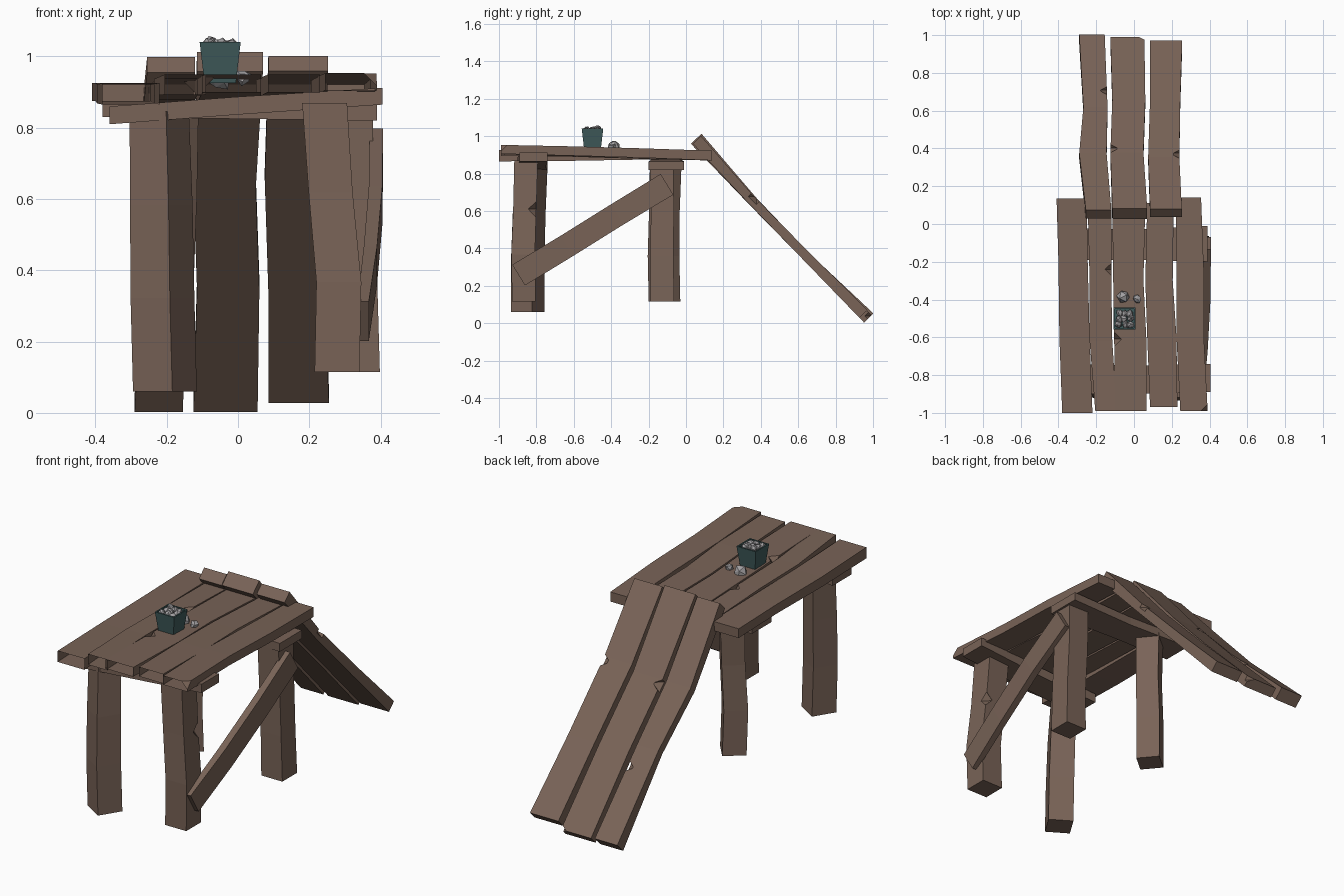
import bpy, bmesh, random
from math import radians
from mathutils import Matrix, Vector

if "Cube" in bpy.data.objects:
    bpy.data.objects.remove(bpy.data.objects["Cube"])

random.seed(4)

def material(name, rgb):
    m = bpy.data.materials.new(name)
    m.diffuse_color = (*rgb, 1)
    m.use_nodes = True
    m.node_tree.nodes["Principled BSDF"].inputs["Base Color"].default_value = m.diffuse_color
    return m

WOOD = material("wood", (0.19, 0.125, 0.095))
TEAL = material("teal_paint", (0.05, 0.105, 0.105))
STONE = material("stone", (0.36, 0.35, 0.36))

def finish(bm, name, mat):
    bmesh.ops.recalc_face_normals(bm, faces=bm.faces)
    me = bpy.data.meshes.new(name)
    bm.to_mesh(me)
    bm.free()
    if mat:
        me.materials.append(mat)
    ob = bpy.data.objects.new(name, me)
    bpy.context.collection.objects.link(ob)
    return ob

def axes(origin, a, s, b):
    m = Matrix((a, s, b)).transposed().to_4x4()
    m.translation = origin
    return m

def notch(ob, pos, r=0.043):
    """Chip an edge with an eight-sided diamond cutter."""
    bm = bmesh.new()
    bmesh.ops.create_uvsphere(bm, u_segments=4, v_segments=2, radius=r)
    cutter = finish(bm, ob.name + "_chip_cutter", None)
    cutter.location = pos
    cutter.hide_render = True
    cutter.hide_viewport = True
    mod = ob.modifiers.new("chip", 'BOOLEAN')
    mod.operation = 'DIFFERENCE'
    mod.solver = 'EXACT'
    mod.object = cutter

def board(name, sections, frame=Matrix(), chips=()):
    """Loft rectangles (s, a0, a1, b0, b1): s length, a width, b thickness."""
    bm = bmesh.new()
    rings = [[bm.verts.new(frame @ Vector((a, s, b)))
              for a, b in ((a0, b0), (a1, b0), (a1, b1), (a0, b1))]
             for s, a0, a1, b0, b1 in sections]
    for p, q in zip(rings, rings[1:]):
        for i in range(4):
            j = (i + 1) % 4
            bm.faces.new((p[i], p[j], q[j], q[i]))
    bm.faces.new(rings[0])
    bm.faces.new(rings[-1])
    ob = finish(bm, name, WOOD)
    for c in chips:
        notch(ob, c)
    return ob

# Table top: five crooked planks
top_planks = [
    board("top_plank_1", [(-1, -.38, -.22, .865, .925), (-.6, -.395, -.235, .868, .922),
                          (-.2, -.40, -.245, .875, .925), (.135, -.41, -.25, .875, .925)]),
    board("top_plank_2", [(-.99, -.205, -.09, .893, .95), (-.62, -.235, -.115, .89, .937),
                          (-.3, -.235, -.12, .88, .932), (.11, -.245, -.12, .87, .92)],
          chips=[(-.115, -.24, .935)]),
    board("top_plank_3", [(-.99, -.10, .065, .90, .95), (-.6, -.105, .065, .89, .94),
                          (-.3, -.11, .05, .88, .932), (.11, -.115, .06, .87, .92)],
          chips=[(-.105, -.61, .945)]),
    board("top_plank_4", [(-.97, .085, .23, .90, .95), (-.6, .07, .225, .893, .943),
                          (-.3, .06, .205, .882, .932), (.11, .07, .21, .87, .92)]),
    board("top_plank_5", [(-.99, .245, .39, .905, .953), (-.6, .225, .37, .895, .945),
                          (-.25, .225, .37, .885, .935), (.14, .22, .355, .87, .922)],
          chips=[(.395, -.99, .955)])]

# The planks are hollow, with open front ends
bpy.context.view_layer.update()
graph = bpy.context.evaluated_depsgraph_get()
for ob in top_planks:
    bm = bmesh.new()
    bm.from_object(ob, graph)
    caps = [f for f in bm.faces if f.normal.y < -.99 and f.calc_center_median().y < -.96]
    bmesh.ops.delete(bm, geom=caps, context='FACES')
    ob.modifiers.clear()
    bm.to_mesh(ob.data)
    bm.free()

# Cross beams under the top
cross = axes((0, 0, 0), (0, 1, 0), (1, 0, 0), (0, 0, 1))
board("front_beam", [(-.36, -.9, -.74, .81, .86), (.0, -.9, -.75, .837, .887),
                     (.405, -.89, -.74, .865, .912)], cross)
board("rear_beam", [(-.38, -.19, -.02, .83, .875), (.0, -.19, -.03, .825, .87),
                    (.39, -.2, -.01, .82, .865)], cross)

# Legs: bent square posts, each turned a little
def leg(name, x, y, turn, bottom, top, half, bends, chips=()):
    frame = (Matrix.Translation((x, y, 0)) @ Matrix.Rotation(radians(turn), 4, 'Z')
             @ axes((0, 0, 0), (1, 0, 0), (0, 0, 1), (0, 1, 0)))
    n = len(bends) - 1
    secs = []
    for i, (da, db, k) in enumerate(bends):
        s = bottom + (top - bottom) * i / n
        secs.append((s, da - half * k, da + half * k, db - half * k, db + half * k))
    board(name, secs, frame, chips)

leg("front_left_leg", -.205, -.845, -32, .06, .845, .065,
    [(0, 0, 1), (-.005, -.005, 1), (-.012, 0, .98), (-.025, .01, .93)])
leg("front_right_leg", .278, -.867, 0, .115, .87, .063,
    [(0, 0, 1), (.005, -.004, 1), (-.018, .005, .98), (-.035, .012, 1)],
    [(.325, -.803, .61)])
leg("rear_right_leg", .335, -.126, 0, .115, .84, .063,
    [(0, 0, 1), (-.005, -.003, .97), (-.015, 0, .98), (-.02, -.005, 1)])
leg("rear_left_leg", -.203, -.115, 40, .115, .845, .06,
    [(0, 0, 1), (-.008, 0, 1), (.004, -.004, .97), (.01, 0, 1)])

# Diagonal brace on the right side
d = Vector((0, .795, .486)).normalized()
board("side_brace", [(0, -.065, .065, -.04, -.008), (.3, -.065, .062, -.022, .015),
                     (.62, -.062, .065, -.008, .03), (.93, -.065, .065, -.005, .032)],
      axes((.375, -.895, .257), (0, -d.z, d.y), d, (1, 0, 0)))

# Ramp: three planks leaning on the rear edge
r = Vector((0, .92, -.95)).normalized()
ramp = axes((0, .03, .955), (1, 0, 0), r, (0, -r.z, r.y))
def chip(a, s, b=.055):
    return ramp @ Vector((a, s, b))
board("ramp_plank_1", [(0, -.255, -.12, .0, .063), (.45, -.29, -.145, -.002, .045),
                       (.8, -.268, -.14, .0, .045), (1.325, -.29, -.155, 0, .07)],
      ramp, [chip(-.14, .92)])
board("ramp_plank_2", [(-.005, -.115, .07, .0, .078), (.45, -.125, .05, .0, .05),
                       (.85, -.115, .06, .0, .048), (1.325, -.125, .055, 0, .055)],
      ramp, [chip(-.125, .48), chip(.06, 1.33)])
board("ramp_plank_3", [(.002, .085, .253, .008, .068), (.42, .075, .24, .0, .047),
                       (.85, .085, .245, .0, .05), (1.29, .085, .255, 0, .06)],
      ramp, [chip(.24, .44)])

# Square tapered bucket, hollow at the top
bm = bmesh.new()
bmesh.ops.create_cube(bm, size=1)
for v in bm.verts:
    w = .115 if v.co.z > 0 else .088
    v.co = Vector((v.co.x * w, v.co.y * w, 1.04 if v.co.z > 0 else .925))
bm.faces.ensure_lookup_table()
top = max(bm.faces, key=lambda f: f.calc_center_median().z)
bmesh.ops.inset_region(bm, faces=[top], thickness=.01)
down = bmesh.ops.extrude_face_region(bm, geom=[top])
bmesh.ops.delete(bm, geom=[top], context='FACES_ONLY')
for v in [g for g in down["geom"] if isinstance(g, bmesh.types.BMVert)]:
    v.co.z -= .03
bucket = finish(bm, "bucket", TEAL)
bucket.location = (-.05, -.5, 0)

# Faceted stones in and beside the bucket
def stone(name, pos, size):
    bm = bmesh.new()
    bmesh.ops.create_icosphere(bm, subdivisions=1, radius=size)
    for v in bm.verts:
        v.co *= random.uniform(.75, 1.15)
    ob = finish(bm, name, STONE)
    ob.location = pos
    ob.rotation_euler = [random.uniform(0, 3) for _ in range(3)]

for i in range(3):
    for j in range(3):
        stone(f"bucket_stone_{i}{j}", (-.078 + i * .028 + random.uniform(-.006, .006),
              -.528 + j * .028 + random.uniform(-.006, .006),
              1.03 + random.uniform(-.003, .01)), .022)
stone("loose_stone_large", (-.052, -.385, .94), .037)
stone("loose_stone_small", (.015, -.397, .942), .024)
